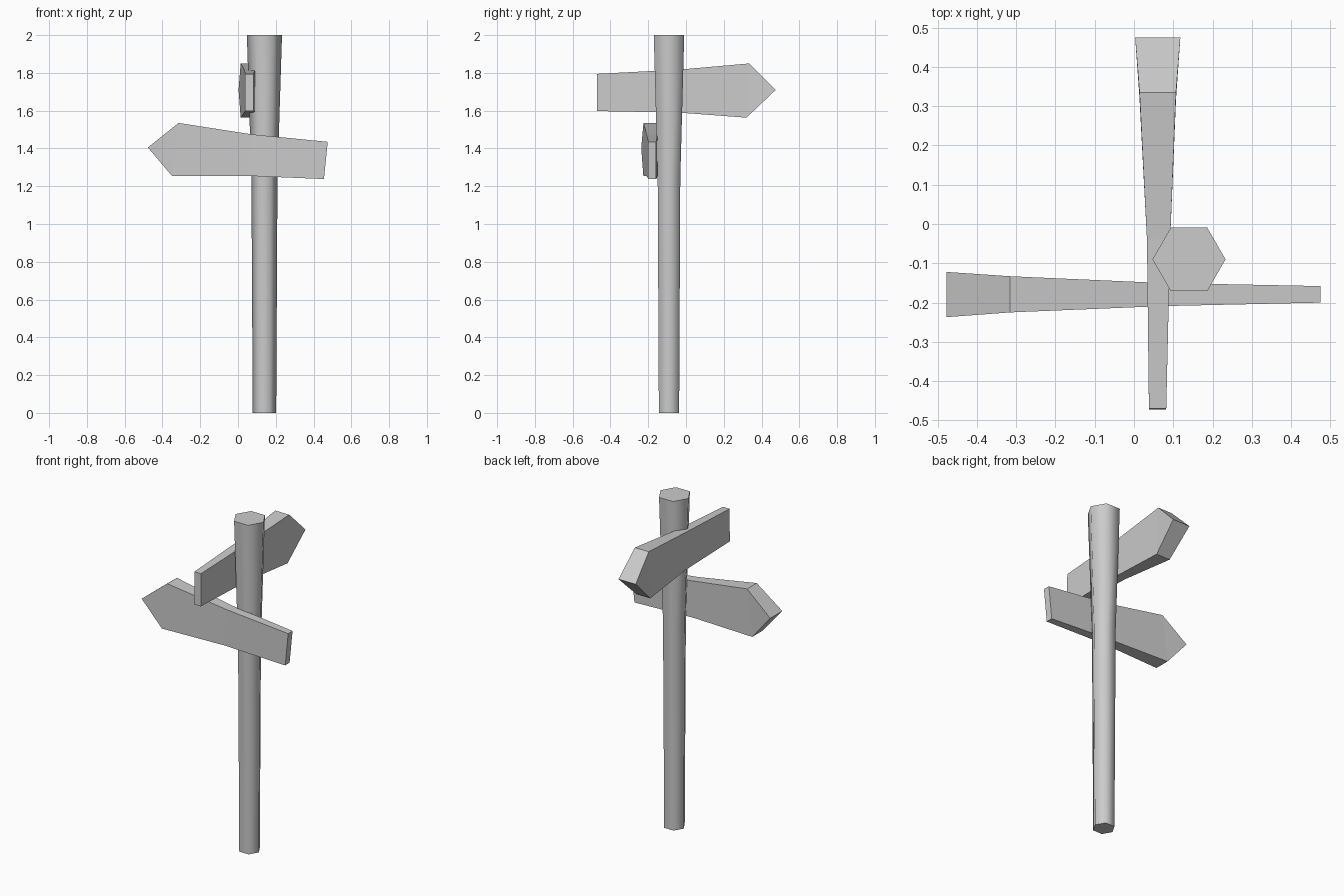
import bpy, bmesh, math

old = bpy.data.objects.get("Cube")
if old:
    bpy.data.objects.remove(old, do_unlink=True)

grey = bpy.data.materials.new("plain_grey")
grey.use_nodes = True
colour = (0.6, 0.6, 0.6, 1)
grey.diffuse_color = colour
grey.node_tree.nodes["Principled BSDF"].inputs["Base Color"].default_value = colour


def finish(name, bm):
    bmesh.ops.recalc_face_normals(bm, faces=bm.faces)
    mesh = bpy.data.meshes.new(name)
    bm.to_mesh(mesh)
    bm.free()
    mesh.materials.append(grey)
    obj = bpy.data.objects.new(name, mesh)
    bpy.context.collection.objects.link(obj)
    return obj


def make_post(name, centre, profile, sides=6):
    """Hexagonal post lofted through (height, radius) rings."""
    bm = bmesh.new()
    rings = []
    for z, r in profile:
        angles = [math.tau * i / sides for i in range(sides)]
        rings.append([bm.verts.new((centre[0] + r * math.cos(a),
                                    centre[1] + r * math.sin(a), z)) for a in angles])
    for low, high in zip(rings, rings[1:]):
        for i in range(sides):
            j = (i + 1) % sides
            bm.faces.new((low[i], low[j], high[j], high[i])).smooth = True
    bm.faces.new(rings[0])
    bm.faces.new(rings[-1])
    obj = finish(name, bm)
    # Soft sides, crisp rims around the caps
    for edge in obj.data.edges:
        heights = {round(obj.data.vertices[v].co.z, 3) for v in edge.vertices}
        if heights in ({profile[0][0]}, {profile[-1][0]}):
            edge.use_edge_sharp = True


def make_board(name, outline, place):
    """Arrow board from (along, height, near side, far side) points, tip first."""
    bm = bmesh.new()
    near = [bm.verts.new(place(a, s, z)) for a, z, s, _ in outline]
    far = [bm.verts.new(place(a, s, z)) for a, z, _, s in outline]
    for side in (near, far):
        for ids in ((0, 1, 6), (1, 2, 5, 6), (2, 3, 4, 5)):
            bm.faces.new([side[i] for i in ids])
    for i in range(len(outline)):
        j = (i + 1) % len(outline)
        bm.faces.new((near[i], near[j], far[j], far[i]))
    finish(name, bm)


# Post, flaring toward the top
make_post("post", (0.14, -0.09), [(0, 0.062), (1.24, 0.069), (2, 0.093)])

# Lower board, pointing right
make_board("lower_sign_board", [
    (-0.477, 1.405, -0.237, -0.122),
    (-0.315, 1.535, -0.225, -0.133),
    (0.07, 1.475, -0.209, -0.150),
    (0.475, 1.435, -0.200, -0.158),
    (0.455, 1.238, -0.200, -0.158),
    (0.05, 1.255, -0.209, -0.150),
    (-0.35, 1.255, -0.226, -0.132),
], lambda along, side, z: (along, side, z))

# Upper board, pointing backward
make_board("upper_sign_board", [
    (0.475, 1.71, 0.003, 0.118),
    (0.335, 1.85, 0.014, 0.107),
    (-0.04, 1.817, 0.033, 0.092),
    (-0.47, 1.795, 0.038, 0.082),
    (-0.472, 1.598, 0.038, 0.082),
    (-0.04, 1.590, 0.033, 0.092),
    (0.32, 1.563, 0.014, 0.107),
], lambda along, side, z: (side, along, z))
